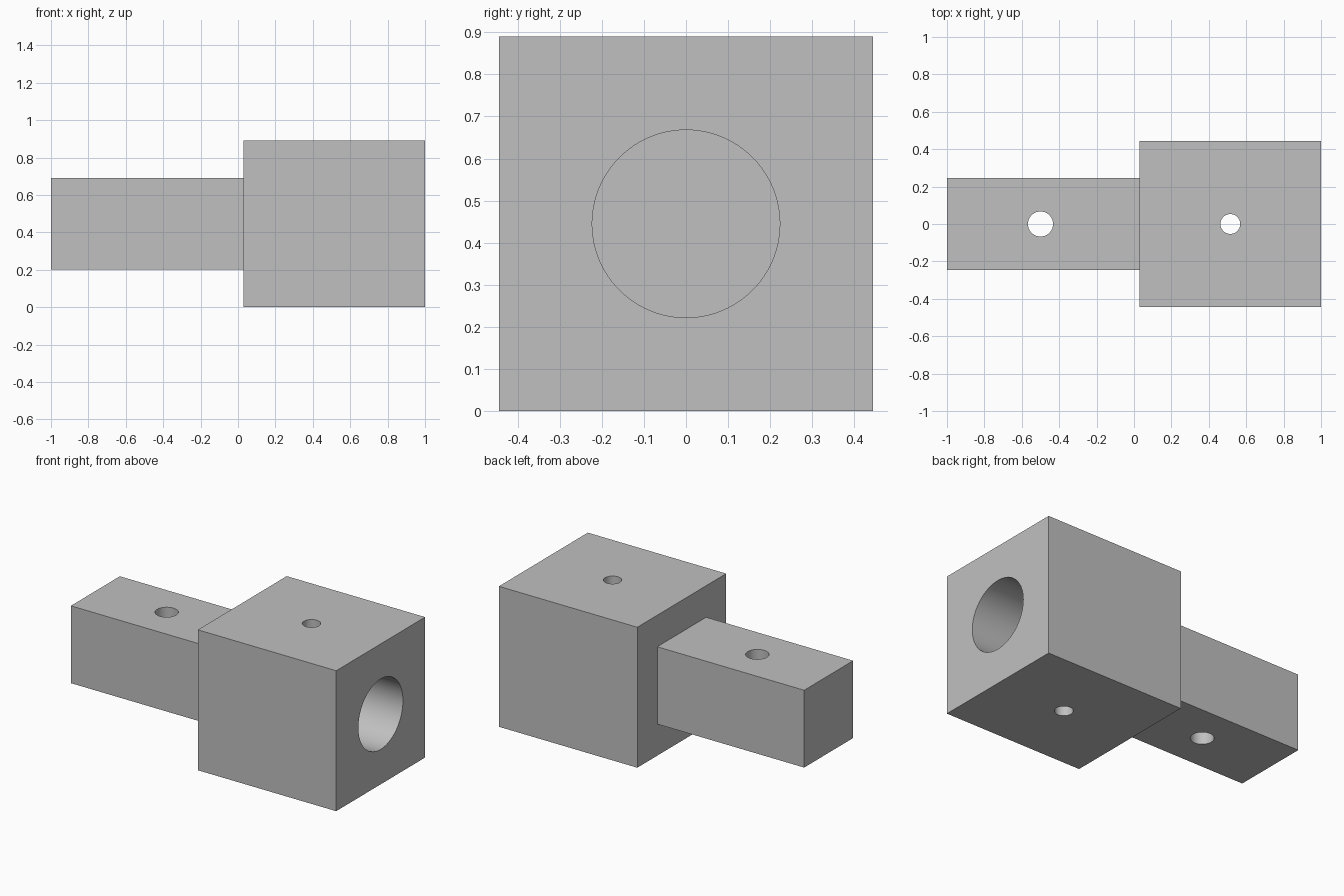
import bpy
import math

default = bpy.data.objects.get("Cube")
if default:
    bpy.data.objects.remove(default, do_unlink=True)

# Single grey metal
GREY = (0.53, 0.53, 0.53, 1)
metal = bpy.data.materials.new("grey metal")
metal.use_nodes = True
metal.diffuse_color = GREY
metal.node_tree.nodes["Principled BSDF"].inputs["Base Color"].default_value = GREY

MID_Z = 0.445    # height of the shared axis
STEP_X = 0.03    # where the shank meets the socket block


def box(name, x0, x1, width):
    """Square bar along x, centred on the shared axis."""
    bpy.ops.mesh.primitive_cube_add(size=1, location=((x0 + x1) / 2, 0, MID_Z))
    ob = bpy.context.object
    ob.name = name
    ob.scale = (x1 - x0, width, width)
    bpy.ops.object.transform_apply(location=False, rotation=False, scale=True)
    ob.data.materials.append(metal)
    return ob


def cutter(name, x, radius, depth, along_x=False):
    """Hidden cylinder used to drill a hole."""
    turn = (0, math.pi / 2, 0) if along_x else (0, 0, 0)
    bpy.ops.mesh.primitive_cylinder_add(vertices=96, radius=radius, depth=depth,
                                        location=(x, 0, MID_Z), rotation=turn)
    ob = bpy.context.object
    ob.name = name
    ob.data.materials.append(metal)
    ob.hide_render = True
    ob.hide_set(True)
    return ob


def combine(target, other, operation):
    mod = target.modifiers.new(other.name, "BOOLEAN")
    mod.operation = operation
    mod.solver = "EXACT"
    mod.object = other
    bpy.context.view_layer.objects.active = target
    bpy.ops.object.modifier_apply(modifier=mod.name)
    bpy.data.objects.remove(other, do_unlink=True)


# Socket block and its narrower shank, fused into one body
body = box("socket_adapter", STEP_X, 1, 0.89)
combine(body, box("shank", -1, STEP_X + 0.0, 0.49), "UNION")

# Round socket bore, blind at the shank
bore_end = 1.2
combine(body, cutter("bore", (STEP_X + bore_end) / 2, 0.223,
                     bore_end - STEP_X, along_x=True), "DIFFERENCE")

# Vertical pin holes through the shank and the block
for name, x, radius in (("shank_pin_hole", -0.5, 0.067),
                        ("block_pin_hole", 0.515, 0.053)):
    combine(body, cutter(name, x, radius, 2), "DIFFERENCE")

# Smooth hole walls, crisp edges
bpy.ops.object.select_all(action="DESELECT")
body.select_set(True)
bpy.context.view_layer.objects.active = body
bpy.ops.object.shade_smooth_by_angle(angle=math.radians(30))
